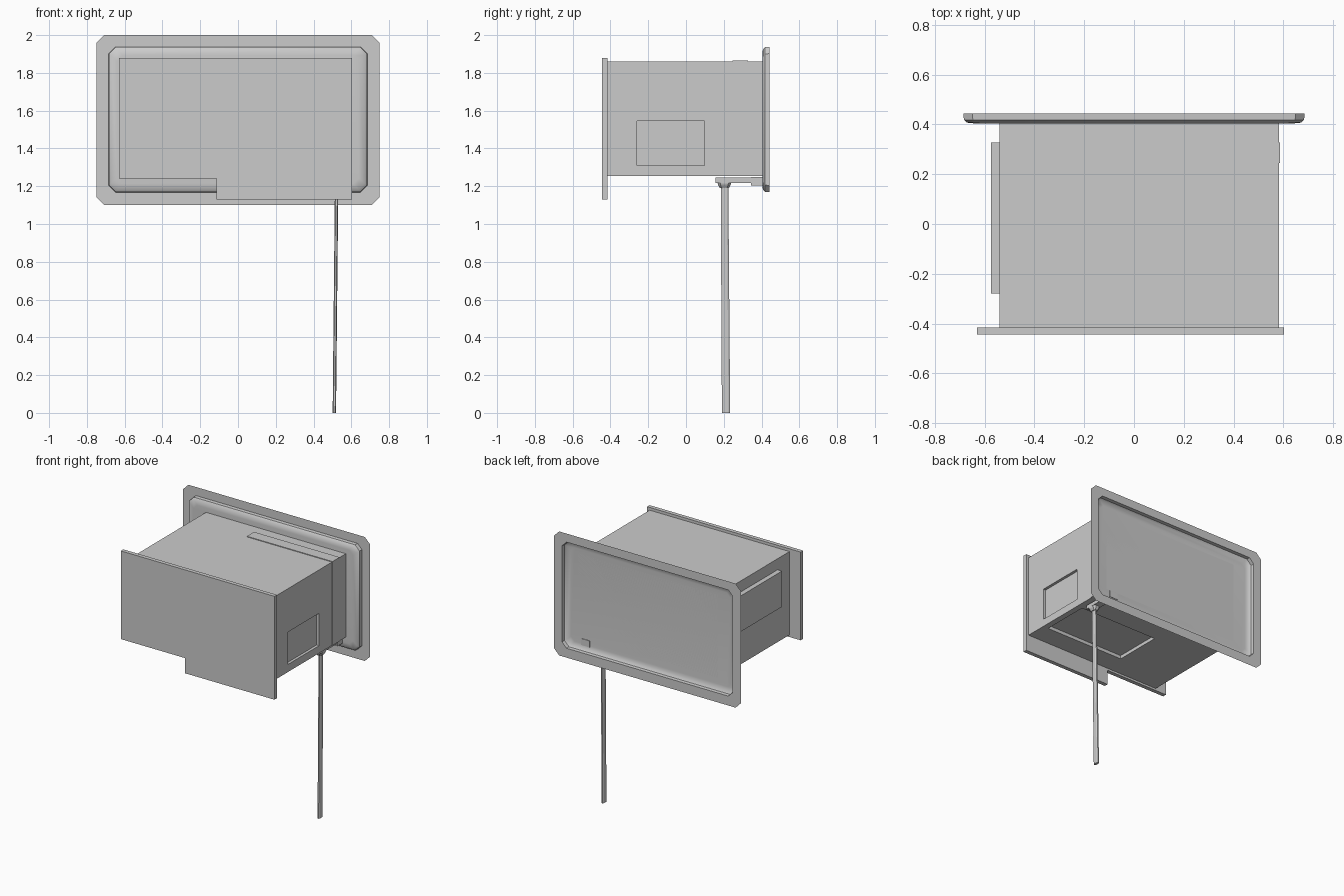
import bpy
import bmesh

if "Cube" in bpy.data.objects:
    bpy.data.objects.remove(bpy.data.objects["Cube"])


def finish(name, bm):
    bmesh.ops.recalc_face_normals(bm, faces=bm.faces)
    me = bpy.data.meshes.new(name)
    bm.to_mesh(me)
    bm.free()
    ob = bpy.data.objects.new(name, me)
    bpy.context.collection.objects.link(ob)
    return ob


def box(name, x, y, z):
    """Box from (min, max) pairs."""
    bm = bmesh.new()
    bmesh.ops.create_cube(bm, size=1)
    for v in bm.verts:
        v.co = [(a + b) / 2 + c * (b - a) for (a, b), c in zip((x, y, z), v.co)]
    return finish(name, bm)


def loft(name, rings, cap_start=True, cap_end=True):
    """Skin between rings that share a point count."""
    bm = bmesh.new()
    loops = [[bm.verts.new(p) for p in ring] for ring in rings]
    for a, b in zip(loops, loops[1:]):
        for i in range(len(a)):
            j = (i + 1) % len(a)
            bm.faces.new((a[i], a[j], b[j], b[i]))
    if cap_start:
        bm.faces.new(loops[0])
    if cap_end:
        bm.faces.new(loops[-1])
    return finish(name, bm)


def smooth(ob, angle=0.6):
    bpy.ops.object.select_all(action='DESELECT')
    ob.select_set(True)
    bpy.context.view_layer.objects.active = ob
    bpy.ops.object.shade_smooth_by_angle(angle=angle)


def cut(ob, cutter):
    mod = ob.modifiers.new("recess", 'BOOLEAN')
    mod.object, mod.operation, mod.solver = cutter, 'DIFFERENCE', 'EXACT'
    bpy.context.view_layer.objects.active = ob
    bpy.ops.object.modifier_apply(modifier=mod.name)
    bpy.data.objects.remove(cutter)


def chamfered(hx, hz, c, y, zc=1.553):
    """Chamfered rectangle ring in the xz plane."""
    pts = []
    for sx, sz in ((1, 1), (-1, 1), (-1, -1), (1, -1)):
        pair = [(sx * hx, y, zc + sz * (hz - c)), (sx * (hx - c), y, zc + sz * hz)]
        pts += pair if sx * sz > 0 else pair[::-1]
    return pts


# Back panel: thin sheet flange with a shallow tray pressed forward
back = loft("back_flange_tray", [
    chamfered(0.75, 0.45, 0.042, 0.443, 1.55),
    chamfered(0.685, 0.385, 0.036, 0.443),
    chamfered(0.683, 0.383, 0.036, 0.418),
    chamfered(0.672, 0.372, 0.034, 0.407),
    chamfered(0.640, 0.340, 0.030, 0.404)], cap_start=False)
smooth(back)

# Main housing with recesses on the right side and underside
body = box("housing", (-0.54, 0.583), (-0.418, 0.404), (1.255, 1.86))
cut(body, box("side_cutter", (0.563, 0.7), (-0.26, 0.097), (1.31, 1.545)))
cut(body, box("bottom_cutter", (-0.10, 0.54), (-0.26, 0.097), (1.1, 1.28)))

# Strap wrapping over the top and down the right side
box("strap_top", (-0.10, 0.587), (0.245, 0.327), (1.855, 1.865))
box("strap_side", (0.578, 0.587), (0.245, 0.327), (1.256, 1.865))

# Raised panel on the left side
box("left_side_panel", (-0.575, -0.535), (-0.28, 0.327), (1.52, 1.78))

# Stepped front plate
outline = [(-0.63, 1.24), (-0.115, 1.24), (-0.115, 1.13),
           (0.603, 1.13), (0.603, 1.88), (-0.63, 1.88)]
loft("front_plate", [[(x, y, z) for x, z in outline] for y in (-0.444, -0.415)])

# Folding leg: flattened octagonal post that leans slightly
section = [(-1, -0.6), (-0.5, -1), (0.5, -1), (1, -0.6),
           (1, 0.6), (0.5, 1), (-0.5, 1), (-1, 0.6)]


def leg_ring(x, y, z, hx, hy):
    return [(x + a * hx, y + b * hy, z) for a, b in section]


loft("leg", [leg_ring(0.510, 0.212, 0, 0.009, 0.022),
             leg_ring(0.522, 0.204, 1.20, 0.009, 0.020)])

# Leg hinge: head, arm and mounting block
loft("leg_head", [leg_ring(0.522, 0.203, 1.190, 0.016, 0.024),
                  leg_ring(0.522, 0.203, 1.208, 0.026, 0.034),
                  leg_ring(0.522, 0.203, 1.220, 0.028, 0.036)])
box("hinge_arm", (0.494, 0.550), (0.155, 0.36), (1.218, 1.245))
box("hinge_block", (0.488, 0.556), (0.345, 0.408), (1.203, 1.25))
